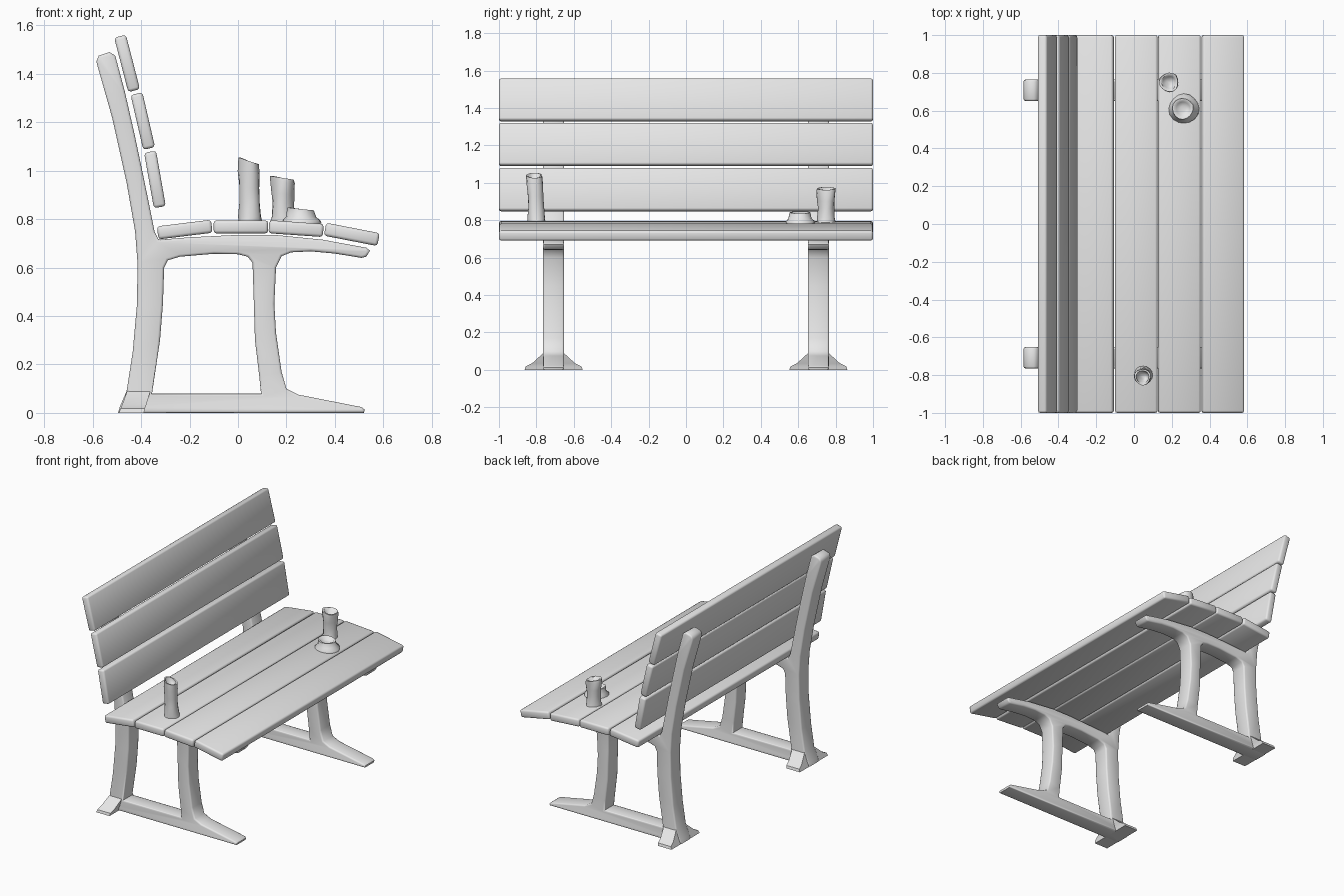
import bpy, bmesh, math, random
from mathutils import Matrix, Vector

random.seed(4)
cube = bpy.data.objects.get("Cube")
if cube:
    bpy.data.objects.remove(cube)

grey = bpy.data.materials.new("light grey")
grey.use_nodes = True
grey.diffuse_color = (0.8, 0.8, 0.8, 1)
grey.node_tree.nodes["Principled BSDF"].inputs["Base Color"].default_value = (0.8, 0.8, 0.8, 1)


def add_object(name, mesh, angle):
    """Link a mesh, colour it and smooth it below the given angle."""
    mesh.materials.clear()
    mesh.materials.append(grey)
    obj = bpy.data.objects.new(name, mesh)
    bpy.context.collection.objects.link(obj)
    bpy.ops.object.select_all(action='DESELECT')
    obj.select_set(True)
    bpy.context.view_layer.objects.active = obj
    bpy.ops.object.shade_smooth_by_angle(angle=math.radians(angle))
    return obj


def from_bmesh(name, bm, angle):
    bmesh.ops.recalc_face_normals(bm, faces=bm.faces)
    mesh = bpy.data.meshes.new(name)
    bm.to_mesh(mesh)
    bm.free()
    return add_object(name, mesh, angle)


def slat(name, x, z, length, tilt, thick=0.054):
    """Rounded plank running along y."""
    bm = bmesh.new()
    bmesh.ops.create_cube(bm, size=1, matrix=Matrix.Diagonal((length, 2, thick, 1)))
    bmesh.ops.bevel(bm, geom=bm.edges[:], offset=0.012, segments=2,
                    profile=0.5, affect='EDGES')
    obj = from_bmesh(name, bm, 60)
    obj.location = (x, 0, z)
    obj.rotation_euler.y = -math.radians(tilt)


def side_frame(name, outlines, half_width, round_off):
    """Flat outline with a hole, extruded and rounded."""
    curve = bpy.data.curves.new(name, 'CURVE')
    curve.dimensions = '2D'
    curve.fill_mode = 'BOTH'
    curve.extrude = half_width - round_off
    curve.bevel_depth = round_off
    curve.bevel_resolution = 1
    curve.offset = -round_off
    for outline in outlines:
        spline = curve.splines.new('POLY')
        spline.points.add(len(outline) - 1)
        for point, (x, z) in zip(spline.points, outline):
            point.co = (x, z, 0, 1)
        spline.use_cyclic_u = True
    helper = bpy.data.objects.new(name + "_curve", curve)
    bpy.context.collection.objects.link(helper)
    bpy.context.view_layer.update()
    graph = bpy.context.evaluated_depsgraph_get()
    mesh = bpy.data.meshes.new_from_object(helper.evaluated_get(graph))
    bpy.data.objects.remove(helper)
    bm = bmesh.new()
    bm.from_mesh(mesh)
    bmesh.ops.remove_doubles(bm, verts=bm.verts, dist=0.0001)
    bmesh.ops.rotate(bm, verts=bm.verts, matrix=Matrix.Rotation(math.pi / 2, 3, 'X'))
    return from_bmesh(name, bm, 50)


def loft(bm, rings):
    """Skin closed rings of points and cap both ends."""
    loops = [[bm.verts.new(p) for p in ring] for ring in rings]
    for a, b in zip(loops, loops[1:]):
        for i in range(len(a)):
            j = (i + 1) % len(a)
            bm.faces.new((a[i], a[j], b[j], b[i]))
    bm.faces.new(loops[0][::-1])
    bm.faces.new(loops[-1])


def vessel(name, base, profile, lean, slant, crumple):
    """Crumpled open container: profile of (radius, height), uneven rim."""
    bm = bmesh.new()
    top = max(h for r, h in profile)
    sides = 16
    rings = []
    for r, h in profile:
        t = h / top
        phase = random.uniform(0, math.tau)
        ring = []
        for i in range(sides):
            a = math.tau * i / sides
            k = r * (1 + crumple * math.sin(3 * a + phase) + random.uniform(-0.5, 0.5) * crumple)
            offset = Vector(lean) * t
            ring.append((k * math.cos(a) + offset.x, k * math.sin(a) + offset.y,
                         h - slant * t * t * math.cos(a)))
        rings.append(ring)
    loft(bm, rings)
    obj = from_bmesh(name, bm, 70)
    obj.location = base


# Cast side frames: leg and backrest post, seat arm, front leg, floor bar
outer = [(-.495, 0), (-.488, .025), (-.46, .09), (-.435, .25), (-.417, .45), (-.415, .62),
         (-.425, .75), (-.46, .95), (-.52, 1.22), (-.585, 1.45), (-.575, 1.475),
         (-.53, 1.49), (-.507, 1.475), (-.468, 1.33), (-.427, 1.15), (-.385, .95),
         (-.345, .75), (-.328, .715), (-.2, .725), (0, .735), (.15, .735), (.35, .715),
         (.53, .682), (.545, .67), (.53, .645), (.51, .64), (.4, .658), (.3, .667),
         (.22, .663), (.18, .647), (.157, .6), (.15, .45), (.157, .33), (.18, .17),
         (.2, .1), (.25, .075), (.51, .024), (.523, .014), (.52, 0)]
opening = [(-.355, .08), (-.322, .3), (-.31, .45), (-.305, .6), (-.29, .63), (-.24, .645),
           (-.1, .657), (0, .655), (.04, .645), (.06, .62), (.064, .5), (.07, .3),
           (.088, .15), (.095, .08)]
frame = side_frame("side_frame_right", [outer, opening], 0.057, 0.01)
frame.location.y = -0.708
twin = bpy.data.objects.new("side_frame_left", frame.data)
twin.location.y = 0.708
bpy.context.collection.objects.link(twin)

# Flared rear feet
for side, y in (("right", -0.708), ("left", 0.708)):
    bm = bmesh.new()
    rings = []
    for z, w, x0, x1 in ((0, .155, -.492, -.388), (.018, .15, -.485, -.385),
                         (.035, .115, -.478, -.378), (.09, .055, -.458, -.362)):
        rings.append([(x0, -w, z), (x1, -w, z), (x1, w, z), (x0, w, z)])
    loft(bm, rings)
    from_bmesh("rear_foot_" + side, bm, 30).location.y = y

# Seat slats
for i, (x, z, tilt) in enumerate([(-.22, .757, 7), (.012, .768, 0),
                                  (.24, .761, -4), (.47, .737, -11)]):
    slat(f"seat_slat_{i + 1}", x, z, 0.225, tilt)

# Backrest slats
for i, (x, z, tilt) in enumerate([(-.458, 1.443, 104.5), (-.393, 1.205, 103),
                                  (-.343, .964, 100)]):
    slat(f"back_slat_{i + 1}", x, z, 0.232, tilt, 0.05)

# Crumpled containers left on the seat
vessel("tall_container", (.05, -.8, .79),
       [(.049, 0), (.047, .02), (.042, .08), (.041, .14), (.044, .2), (.043, .25),
        (.034, .25), (.028, .225), (.012, .215)], (-.005, -.01), .014, .05)
vessel("short_container", (.185, .75, .785),
       [(.05, 0), (.046, .03), (.044, .08), (.047, .12), (.051, .17), (.05, .185),
        (.04, .185), (.032, .165), (.013, .155)], (0, 0), .008, .06)
vessel("low_container", (.265, .61, .782),
       [(.079, 0), (.078, .012), (.062, .028), (.055, .06), (.045, .06),
        (.036, .045), (.014, .04)], (-.007, 0), .006, .03)
